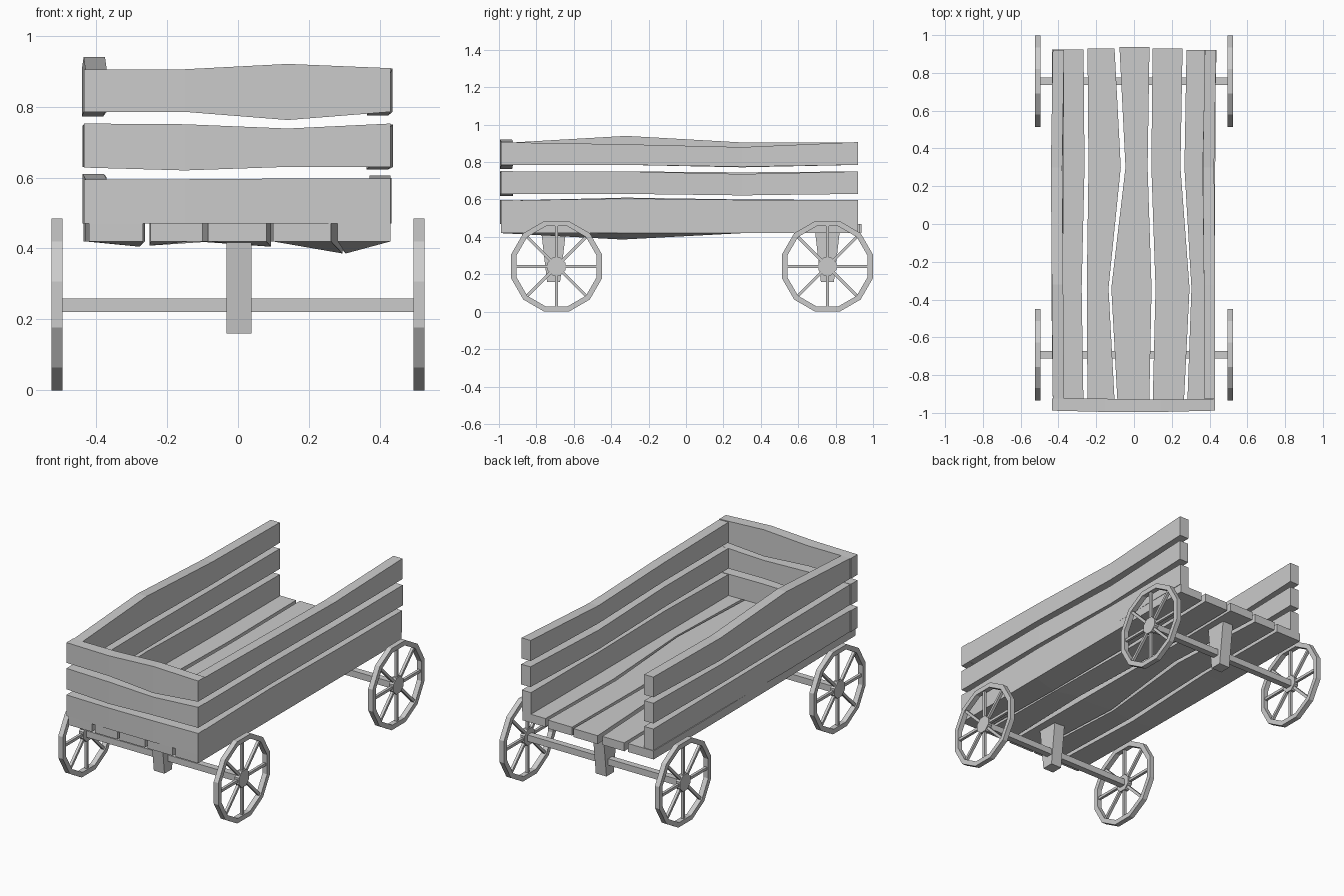
import bpy, bmesh
from math import pi, cos, sin
from mathutils import Matrix, Vector

if "Cube" in bpy.data.objects:
    bpy.data.objects.remove(bpy.data.objects["Cube"])


def finish(name, bm):
    bmesh.ops.recalc_face_normals(bm, faces=bm.faces)
    me = bpy.data.meshes.new(name)
    bm.to_mesh(me)
    bm.free()
    ob = bpy.data.objects.new(name, me)
    bpy.context.collection.objects.link(ob)
    return ob


def loft(bm, rings, closed=False):
    """Skin a row of four-cornered rings; cap the ends unless closed."""
    vs = [[bm.verts.new(p) for p in r] for r in rings]
    for i in range(len(vs) - (0 if closed else 1)):
        a, b = vs[i], vs[(i + 1) % len(vs)]
        for k in range(4):
            j = (k + 1) % 4
            bm.faces.new((a[k], a[j], b[j], b[k]))
    if not closed:
        bm.faces.new(vs[0])
        bm.faces.new(vs[-1])


def section(y, x0, x1, z0, z1, dz0=0, dz1=0):
    return [(x0, y, z0 + dz0), (x1, y, z0 + dz1), (x1, y, z1), (x0, y, z1)]


# floor planks: left edge, right edge at four stations, rear end, bottom sag left/right
floor = [
    ((-.42, -.43, -.435, -.435), (-.267, -.277, -.262, -.267), .925, 0, -.015),
    ((-.246, -.25, -.241, -.246), (-.10, -.135, -.07, -.103), .93, -.012, 0),
    ((-.085, -.12, -.045, -.077), (.08, .093, .072, .082), .938, 0, -.015),
    ((.098, .114, .092, .098), (.262, .294, .246, .257), .928, 0, -.034),
    ((.281, .304, .267, .278), (.43, .43, .43, .43), .92, -.034, 0),
]
for i, (left, right, end, sl, sr) in enumerate(floor):
    ys = (-.988, -.34, .3, end)
    bm = bmesh.new()
    loft(bm, [section(y, left[k], right[k], .42, .47, sl if k == 1 else 0, sr if k == 1 else 0)
              for k, y in enumerate(ys)])
    finish(f"floor_plank_{i + 1}", bm)

# side boards: side, bottom heights, top heights, outward shift
sides = [
    (1, (.47, .47, .47, .47), (.595, .606, .598, .598), (0, 0, 0, .003)),
    (1, (.63, .63, .622, .63), (.75, .75, .736, .75), (0, 0, -.008, .007)),
    (1, (.785, .785, .775, .785), (.905, .895, .88, .907), (0, 0, -.006, .005)),
    (-1, (.47, .47, .47, .47), (.595, .61, .6, .597), (0, .008, 0, 0)),
    (-1, (.63, .63, .63, .63), (.75, .75, .745, .75), (0, .005, .008, 0)),
    (-1, (.785, .785, .772, .785), (.905, .94, .905, .905), (0, .005, .01, 0)),
]
for i, (s, lo, hi, out) in enumerate(sides):
    bm = bmesh.new()
    loft(bm, [section(y, s * (.37 + out[k]), s * (.43 + out[k]), lo[k], hi[k])
              for k, y in enumerate((-.925, -.32, .3, .92))])
    finish(f"{'right' if s > 0 else 'left'}_side_board_{i % 3 + 1}", bm)

# front boards
fronts = [
    ((.47, .47, .47, .47), (.595, .595, .597, .597)),
    ((.628, .62, .63, .63), (.752, .75, .738, .752)),
    ((.785, .785, .762, .785), (.905, .905, .92, .908)),
]
for i, (lo, hi) in enumerate(fronts):
    bm = bmesh.new()
    rings = []
    for k, x in enumerate((-.434, -.15, .14, .43)):
        y0 = -.995 if k in (1, 2) else -.988
        y1 = -.93 if k == 2 else -.925
        rings.append([(x, y0, lo[k]), (x, y1, lo[k]), (x, y1, hi[k]), (x, y0, hi[k])])
    loft(bm, rings)
    finish(f"front_board_{i + 1}", bm)

# wheel: twelve-sided rim, hub and eight spokes
R, W, RIM = .2425, .03, .028
bm = bmesh.new()
rings = []
for i in range(12):
    a = pi / 12 + i * pi / 6
    ring = []
    for r, x in ((R, -W / 2), (R, W / 2), (R - RIM, W / 2), (R - RIM, -W / 2)):
        r /= cos(pi / 12)
        ring.append((x, r * cos(a), r * sin(a)))
    rings.append(ring)
loft(bm, rings, closed=True)
bmesh.ops.create_cone(bm, cap_ends=True, segments=8, radius1=.052, radius2=.052, depth=.028,
                      matrix=Matrix.Rotation(pi / 2, 4, 'Y') @ Matrix.Rotation(pi / 8, 4, 'Z'))
for i in range(8):
    bmesh.ops.create_cube(bm, size=1, matrix=Matrix.Rotation(i * pi / 4, 4, 'X')
                          @ Matrix.Translation((0, 0, .13)) @ Matrix.Diagonal((.016, .016, .18, 1)))
wheel = finish("wheel", bm)

for end, y in (("front", -.692), ("rear", .756)):
    # wheel pair
    for side, x in (("left", -.51), ("right", .51)):
        ob = bpy.data.objects.new(f"{end}_{side}_wheel", wheel.data)
        ob.location = (x, y, R)
        bpy.context.collection.objects.link(ob)
    # axle
    bm = bmesh.new()
    bmesh.ops.create_cube(bm, size=1, matrix=Matrix.Translation((0, y, .24))
                          @ Matrix.Diagonal((1.01, .038, .038, 1)))
    finish(f"{end}_axle", bm)
    # tapered axle support
    yc = y - .016 if end == "front" else y
    bm = bmesh.new()
    loft(bm, [[(-.032, yc - h, z), (.038, yc - h, z), (.038, yc + h, z), (-.032, yc + h, z)]
              for z, h in ((.16, .035), (.43, .066))])
    finish(f"{end}_axle_support", bm)
bpy.data.objects.remove(wheel)
